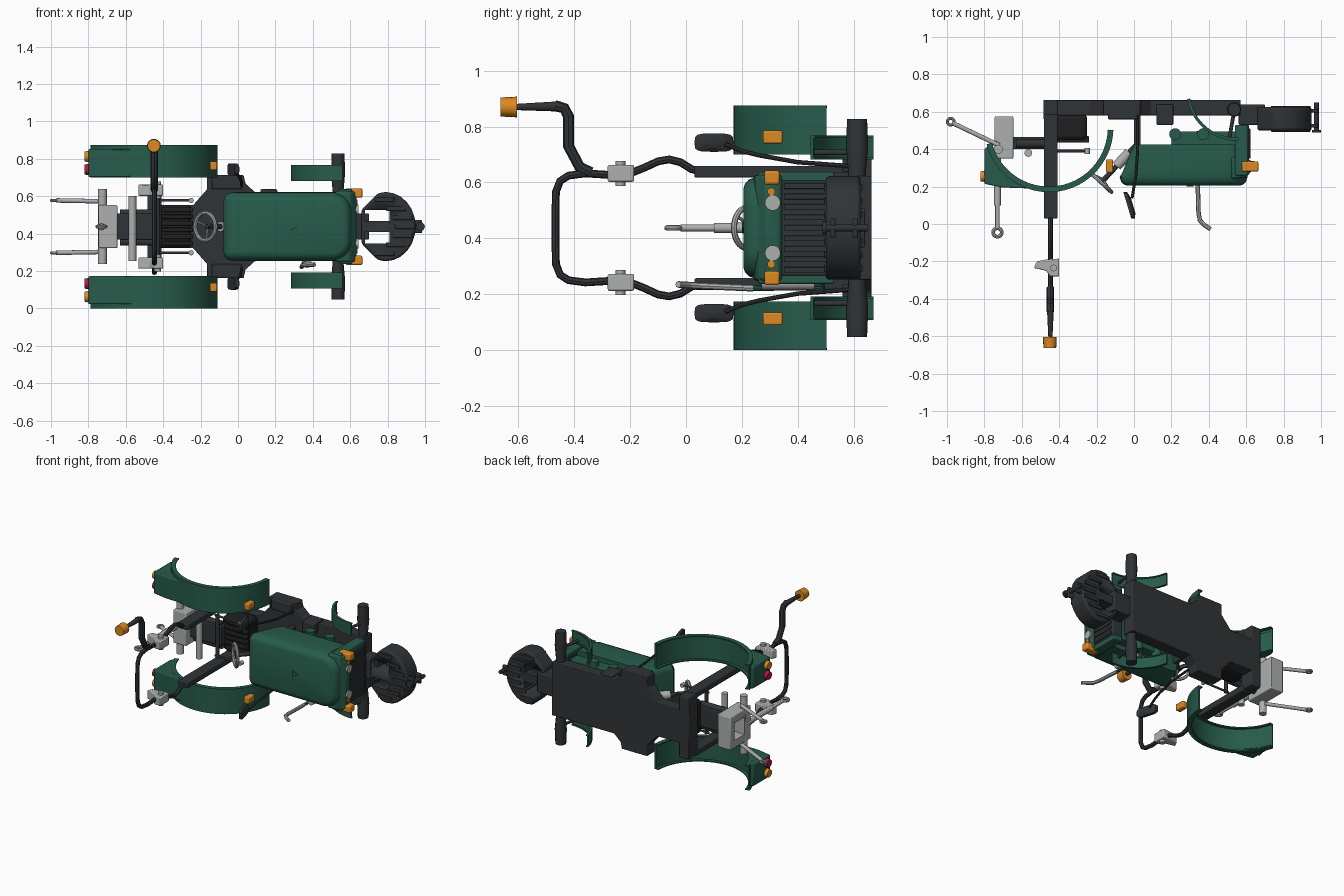
import bpy, bmesh, math
from mathutils import Vector

if "Cube" in bpy.data.objects:
    bpy.data.objects.remove(bpy.data.objects["Cube"])

C = 0.4375  # mid-plane height (vehicle lies on its side, its up is -y)

def mat(name, c):
    m = bpy.data.materials.new(name)
    m.diffuse_color = (*c, 1)
    m.use_nodes = True
    m.node_tree.nodes["Principled BSDF"].inputs["Base Color"].default_value = m.diffuse_color
    return m
GREEN = mat("green", (0.02, 0.105, 0.07))
DARK = mat("dark", (0.03, 0.034, 0.038))
BLACK = mat("black", (0.014, 0.014, 0.015))
GREY = mat("grey", (0.42, 0.43, 0.43))
ORANGE = mat("orange", (0.72, 0.25, 0.015))
RED = mat("red", (0.45, 0.01, 0.04))

def finish(ob, m, bevel=0):
    ob.data.materials.append(m)
    bpy.context.view_layer.objects.active = ob
    for o in bpy.context.selected_objects:
        o.select_set(False)
    ob.select_set(True)
    if bevel:
        b = ob.modifiers.new("bevel", 'BEVEL')
        b.width, b.segments, b.limit_method = bevel, 2, 'ANGLE'
    bpy.ops.object.shade_smooth_by_angle(angle=math.radians(35))
    return ob

def loft(name, rings, m, bevel=0):
    """Skin equal-length rings of points and cap both ends."""
    bm = bmesh.new()
    vs = [[bm.verts.new(p) for p in r] for r in rings]
    n = len(vs[0])
    for a, b in zip(vs, vs[1:]):
        for i in range(n):
            bm.faces.new((a[i], a[(i + 1) % n], b[(i + 1) % n], b[i]))
    bm.faces.new(vs[0]); bm.faces.new(vs[-1])
    bmesh.ops.recalc_face_normals(bm, faces=bm.faces)
    me = bpy.data.meshes.new(name)
    bm.to_mesh(me); bm.free()
    ob = bpy.data.objects.new(name, me)
    bpy.context.collection.objects.link(ob)
    return finish(ob, m, bevel)

def box(name, x0, x1, y0, y1, z0, z1, m, bevel=0.006):
    return loft(name, [[(x0, y0, z), (x1, y0, z), (x1, y1, z), (x0, y1, z)] for z in (z0, z1)], m, bevel)

def plan(name, pts, y0, y1, m, bevel=0.006):   # x-z outline along y
    return loft(name, [[(x, y, z) for x, z in pts] for y in (y0, y1)], m, bevel)

def side(name, pts, z0, z1, m, bevel=0.006):   # x-y outline along z
    return loft(name, [[(x, y, z) for x, y in pts] for z in (z0, z1)], m, bevel)

def rod(name, p, q, r, m, r2=None, n=16):
    p, q = Vector(p), Vector(q)
    d = (q - p).normalized()
    u = d.orthogonal().normalized(); v = d.cross(u)
    ring = lambda c, r: [c + r * (u * math.cos(math.tau * i / n) + v * math.sin(math.tau * i / n)) for i in range(n)]
    return loft(name, [ring(p, r), ring(q, r if r2 is None else r2)], m)

def tube(name, pts, r, m, cyclic=False):
    cu = bpy.data.curves.new(name, 'CURVE')
    cu.dimensions, cu.bevel_depth, cu.bevel_resolution, cu.use_fill_caps = '3D', r, 2, True
    s = cu.splines.new('POLY')
    s.points.add(len(pts) - 1)
    for a, p in zip(s.points, pts):
        a.co = (*p, 1)
    s.use_cyclic_u = cyclic
    ob = bpy.data.objects.new(name, cu)
    bpy.context.collection.objects.link(ob)
    bpy.context.view_layer.objects.active = ob
    for o in bpy.context.selected_objects:
        o.select_set(False)
    ob.select_set(True)
    bpy.ops.object.convert(target='MESH')
    return finish(bpy.context.object, m)

def hoop(name, c, r, t, normal, m, n=28):
    nv = Vector(normal).normalized(); u = nv.orthogonal().normalized(); v = nv.cross(u)
    return tube(name, [Vector(c) + r * (u * math.cos(math.tau * i / n) + v * math.sin(math.tau * i / n)) for i in range(n)], t, m, True)

def fender(name, cx, cy, r, a0, a1, z0, z1, lip, m, n=24):
    """Channel-section arc: thin skin with a lip along both edges."""
    t, e = 0.01, 0.008
    sec = [(r, z0), (r, z1), (r - lip, z1), (r - lip, z1 - e), (r - t, z1 - e), (r - t, z0 + e), (r - lip, z0 + e), (r - lip, z0)]
    angles = [math.radians(a0 + (a1 - a0) * i / n) for i in range(n + 1)]
    return loft(name, [[(cx + q * math.cos(a), cy + q * math.sin(a), z) for q, z in sec] for a in angles], m)

def cut(ob, *cutters):
    for c in cutters:
        c.hide_render = True; c.hide_set(True)
        b = ob.modifiers.new("cut", 'BOOLEAN')
        b.object, b.operation = c, 'DIFFERENCE'

def pair(d0, d1, s):
    return sorted((C + s * d0, C + s * d1))

# chassis floor, rear axle housing, pedestal
half = [(-0.48, .115), (-0.24, .115), (-0.165, .2), (-0.165, .275), (0.03, .275), (0.04, .23), (0.09, .185), (0.57, .185)]
plan("chassis", [(x, C + h) for x, h in half] + [(x, C - h) for x, h in reversed(half)], 0.58, 0.664, DARK, 0.004)
box("rear_axle_housing", -0.485, -0.41, 0.56, 0.664, C - .215, C + .215, DARK)
box("dash_pedestal", 0.0, 0.035, 0.4, 0.6, C - .12, C + .12, DARK)
box("battery_box", 0.12, 0.21, 0.53, 0.64, C + .12, C + .2, DARK)
# front axle, thicker towards the hubs
w = [(-.39, .034), (-.29, .038), (-.2, .03), (0, .036), (.2, .03), (.29, .038), (.39, .034)]
loft("front_axle", [[(0.535 + r * math.cos(a * math.pi / 6), 0.612 + r * 1.05 * math.sin(a * math.pi / 6), C + d) for a in range(12)] for d, r in w], DARK)

# hood: stacked rounded outlines
def outline(y, ins, x0, x1=0.61, h=0.185):
    out = []
    for cx, cz, r, a0 in ((x1 - .11, h - .11, .11, 0), (x0 + .05, h - .05, .05, 90), (x0 + .05, -h + .05, .05, 180), (x1 - .11, -h + .11, .11, 270)):
        for i in range(7):
            a = math.radians(a0 + 15 * i)
            out.append((cx + (r - ins) * math.cos(a), y, C + cz + (r - ins) * math.sin(a)))
    return out
loft("hood", [outline(y, i, x) for y, i, x in ((.205, .045, -.08), (.211, .027, -.08), (.225, .012, -.08), (.25, .003, -.08), (.28, 0, -.06), (.38, 0, -.02), (.425, .003, 0.0))], GREEN)
plan("hood_badge_wedge", [(0.28, C + .02), (0.28, C - .02), (0.32, C)], 0.2, 0.208, GREEN, 0.002)
box("engine_block", 0.2, 0.57, 0.4, 0.495, C - .15, C + .15, GREEN)
for i in range(2):
    rod("engine_pulley", (.22 + .15 * i, .48, C - .18), (.22 + .15 * i, .48, C + .18), .032, GREEN)
# nose, radiator and lamps
side("nose_cowl", [(0.52, .24), (0.6, .25), (0.635, .29), (0.63, .34), (0.52, .36)], C - .19, C + .19, GREEN, 0.012)
box("radiator", 0.54, 0.615, 0.33, 0.53, C - .17, C + .17, DARK)
for i in range(9):
    z = C - .15 + i * .0375
    box("grille_bar", 0.612, 0.622, 0.35, 0.51, z - .01, z + .01, DARK, 0.002)
for s in (1, -1):
    box("nose_side", 0.54, 0.61, 0.26, 0.53, *pair(.165, .2, s), GREEN)
    box("nose_indicator", 0.575, 0.665, 0.28, 0.335, *pair(.155, .205, s), ORANGE, 0.008)
    rod("headlight", (0.61, .31, C + s * .09), (0.643, .31, C + s * .09), .024, GREY, .028)
    rod("headlight_inner", (0.61, .305, C + s * .13), (0.64, .305, C + s * .13), .014, ORANGE)

# front weight with two slots and a tow pin
arc = [(0.79 + .16 * math.cos(math.radians(a)), C + .185 * math.sin(math.radians(a))) for a in range(-105, 106, 15)]
wt = plan("front_weight", [(0.66, C - .09)] + arc + [(0.66, C + .09)], 0.5, 0.625, DARK, 0.012)
cut(wt, *[box("slot_cutter", 0.68, 0.81, 0.4, 0.7, *pair(.03, .09, s), DARK, 0) for s in (1, -1)])
box("weight_carrier", 0.56, 0.7, 0.53, 0.64, C - .07, C + .07, DARK)
for i in range(-3, 4):
    d, x = i * .048, 0.94 - .012 * i * i
    box("weight_rib", x - .1, x + .004, 0.493, 0.632, C + d - .012, C + d + .012, DARK, 0.003)
for y in (.515, .595):
    box("tow_jaw", 0.92, 0.985, y, y + .02, C - .035, C + .035, DARK)
rod("tow_pin", (0.975, .495, C), (0.975, .65, C), .013, DARK)
rod("tow_pin_cap", (0.975, .488, C), (0.975, .503, C), .024, DARK)

for s in (1, -1):
    # rear fenders with lamp boxes
    fender("rear_fender", -0.455, 0.515, 0.345, 195, 358, *pair(.263, .4375, s), 0.03, GREEN)
    side("lamp_box", [(-.80, .4), (-.775, .42), (-.74, .34), (-.65, .235), (-.56, .19), (-.7, .195), (-.80, .215)], *pair(.265, .415, s), GREEN)
    for d, m in ((.375, ORANGE), (.305, RED)):
        rod("rear_lamp", (-0.79, .255, C + s * d), (-0.822, .255, C + s * d), .032, m, .026)
    box("fender_marker", -0.15, -0.112, 0.275, 0.345, *pair(.302, .348, s), ORANGE)
    # front fenders and stays
    fender("front_fender", 0.55, 0.715, 0.27, 190, 272, *pair(.245, .33, s), 0.016, GREEN, 14)
    rod("front_fender_stay", (0.535, .6, C + s * .27), (0.51, .46, C + s * .27), .01, DARK)
    # steps and side mirrors on arms
    box("footstep", -0.14, 0.02, 0.56, 0.585, *pair(.2, .275, s), DARK)
    rim = [(.07 * math.copysign(abs(math.cos(a)) ** .5, math.cos(a)), .033 * math.copysign(abs(math.sin(a)) ** .5, math.sin(a))) for a in (math.tau * i / 16 for i in range(16))]
    loft("mirror", [[(x - k * .3 * p, .1 + k * p, C + s * .305 + k * q) for p, q in rim] for x, k in ((-.036, 1), (-.016, 1), (-.005, .6))], DARK)
    tube("mirror_arm", [(-.01, .14, C + s * .3), (.0, .2, C + s * .275), (.01, .26, C + s * .26), (.02, .4, C + s * .235), (.02, .6, C + s * .22)], .008, DARK)
    # roll bar posts, hinges and loop halves
    box("roll_post", -0.482, -0.408, 0.03, 0.585, *pair(.18, .222, s), DARK)
    side("roll_hinge", [(-.4, -.185), (-.4, -.28), (-.45, -.28), (-.47, -.25), (-.535, -.235), (-.52, -.2), (-.47, -.19)], *pair(.165, .225, s), GREY)
    rod("hinge_bolt", (-.43, -.235, C + s * .15), (-.43, -.235, C + s * .24), .018, GREY)
    tube("roll_loop", [(-.447, y, C + s * d) for y, d in ((.06, .2), (.02, .21), (-.02, .235), (-.06, .245), (-.1, .238), (-.15, .215), (-.2, .195), (-.28, .19), (-.36, .195), (-.42, .187), (-.45, .168), (-.465, .13), (-.467, .06), (-.467, 0))], .014, DARK)
    # lower hitch arms
    rod("lift_arm", (-.72, .42, C + s * .135), (-.97, .54, C + s * .14), .012, GREY)
    hoop("lift_arm_eye", (-.98, .547, C + s * .14), .018, .008, (0, 0, 1), GREY, 14)

# beacon on cranked pole
tube("beacon_pole", [(-.447, -.34, .635), (-.447, -.38, .655), (-.447, -.42, .73), (-.447, -.42, .835), (-.447, -.435, .865), (-.447, -.47, .875)], .02, DARK)
rod("beacon_stem", (-.447, -.46, .872), (-.447, -.61, .87), .018, DARK, .011)
rod("beacon_lamp", (-.45, -.605, .87), (-.45, -.664, .87), .037, ORANGE, .034)

# hitch frame with central hole, cross shafts, top link
fr = box("hitch_frame", -0.745, -0.645, 0.35, 0.575, C - .115, C + .115, GREY)
cut(fr, box("hitch_cutter", -0.9, -0.66, 0.42, 0.53, C - .06, C + .06, GREY, 0))
rod("hitch_shaft", (-.725, .4, C - .2), (-.725, .4, C + .2), .024, GREY)
rod("lift_shaft", (-.565, .38, C - .185), (-.565, .38, C + .165), .021, GREY)
rod("top_link", (-.73, .4, C), (-.73, .1, C), .02, GREY, .018)
rod("top_link_end", (-.73, .12, C), (-.73, -.02, C), .012, GREY)
hoop("top_link_eye", (-.73, -.045, C), .023, .01, (0, 0, 1), GREY, 16)

# gearbox, ribbed seat and levers
box("gearbox", -0.65, -0.41, 0.4, 0.465, C - .07, C + .07, DARK)
for i in range(4):
    z = C - .08 + i * .05
    rod("valve_tube", (-.63, .43, z), (-.42, .43, z), .022, DARK)
box("seat_pan", -0.44, -0.25, 0.45, 0.585, C - .115, C + .115, BLACK, 0.02)
for i in range(6):
    z = C - .09 + i * .036
    box("seat_rib", -0.41, -0.24, 0.435, 0.47, z - .012, z + .012, BLACK, 0.005)
for s in (1, -1):
    rod("control_lever", (-.45, .39, C + s * .14), (-.25, .39, C + s * .14), .007, DARK)
    rod("lever_knob", (-.25, .405, C + s * .14), (-.25, .375, C + s * .14), .014, GREY)
rod("lever_mount", (-.43, .39, C - .15), (-.43, .39, C + .15), .012, DARK)

# steering wheel and column
hub, ax = Vector((-.175, .222, C)), Vector((.68, .73, 0))
hoop("steering_wheel", hub, .074, .011, ax, GREY)
u = ax.orthogonal().normalized(); v = ax.normalized().cross(u)
for k in range(3):
    a = k * math.tau / 3
    rod("steering_spoke", hub + ax * .02, hub + .073 * (u * math.cos(a) + v * math.sin(a)), .006, GREY, n=8)
rod("steering_column", hub + ax * .01, hub + ax * .28, .014, DARK)
rod("column_sleeve", hub + ax * .12, hub + ax * .22, .028, GREY)

# exhaust on the lower side
tube("exhaust_pipe", [(.34, .24, .222), (.345, .06, .23), (.352, .02, .232), (.375, -.005, .234), (.41, -.028, .235)], .012, GREY)
tube("exhaust_bracket", [(.34, .23, .222), (.34, .49, .222), (.36, .49, .262), (.36, .25, .258)], .01, GREEN)
rod("muffler", (.37, .27, .24), (.37, .46, .24), .024, GREY)
